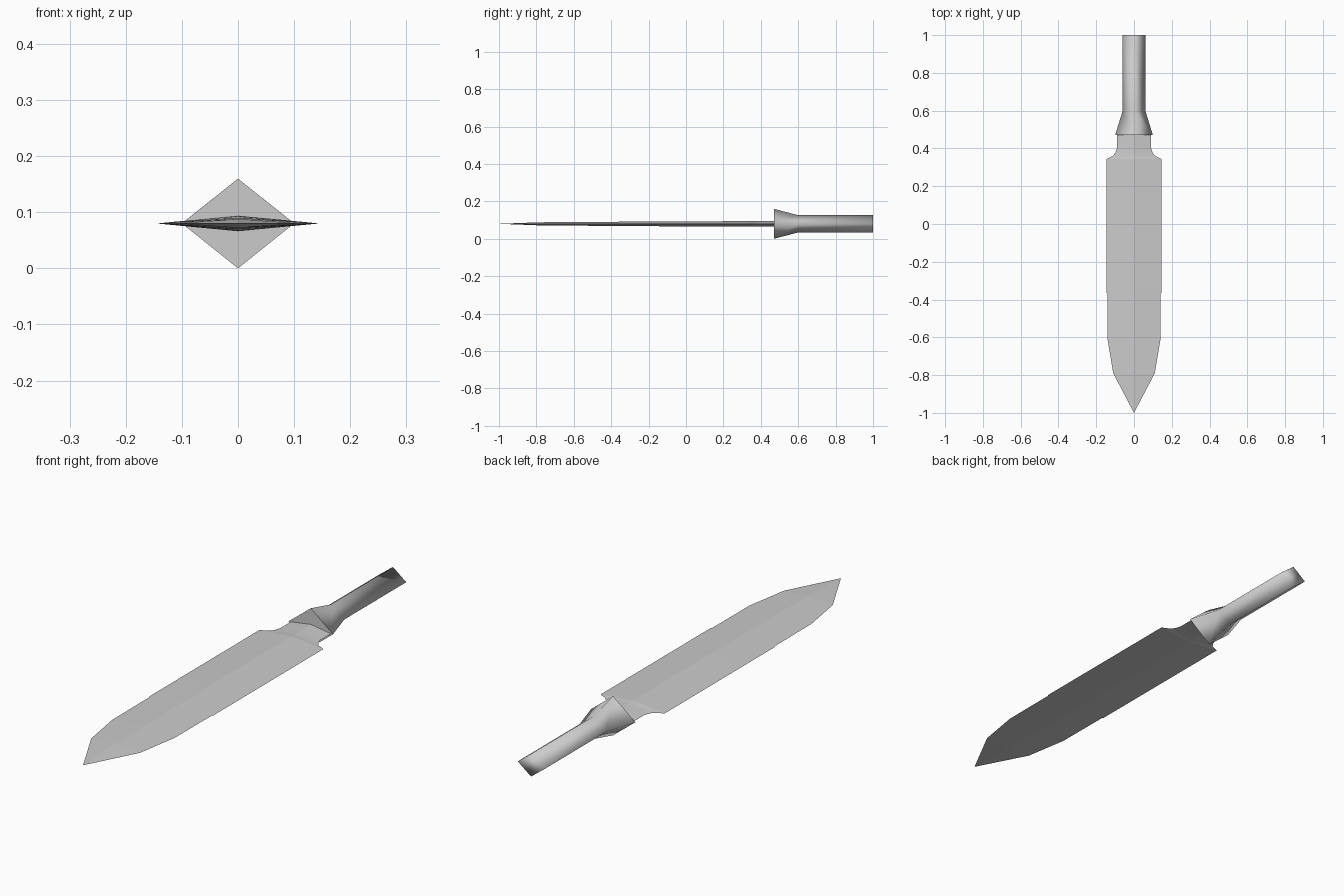
import bpy
import bmesh

cube = bpy.data.objects.get("Cube")
if cube:
    bpy.data.objects.remove(cube, do_unlink=True)

MID_Z = 0.08  # height of the centre line

grey = bpy.data.materials.new("plain_grey")
grey.use_nodes = True
grey.diffuse_color = (0.6, 0.6, 0.6, 1)
grey.node_tree.nodes["Principled BSDF"].inputs["Base Color"].default_value = (0.6, 0.6, 0.6, 1)


def diamond_loft(name, sections):
    """Loft diamond sections (y, half width, half height); zero width makes a point."""
    bm = bmesh.new()
    rings = []
    for y, w, h in sections:
        if w == 0:
            rings.append([bm.verts.new((0, y, MID_Z))] * 4)
        else:
            rings.append([bm.verts.new((x, y, MID_Z + z))
                          for x, z in ((w, 0), (0, h), (-w, 0), (0, -h))])
    for a, b in zip(rings, rings[1:]):
        for i in range(4):
            j = (i + 1) % 4
            corners = list(dict.fromkeys((a[i], a[j], b[j], b[i])))
            bm.faces.new(corners)
    for ring in (rings[0], rings[-1]):
        if len(set(ring)) == 4:
            bm.faces.new(ring)
    bmesh.ops.recalc_face_normals(bm, faces=bm.faces)
    mesh = bpy.data.meshes.new(name)
    bm.to_mesh(mesh)
    bm.free()
    mesh.materials.append(grey)
    obj = bpy.data.objects.new(name, mesh)
    bpy.context.collection.objects.link(obj)
    return obj


# Blade: thin diamond section, from the pointed tip to the notched shoulders
blade = diamond_loft("blade", [
    (-1.00, 0.0, 0.0),
    (-0.79, 0.11, 0.008),
    (-0.61, 0.14, 0.010),
    (-0.37, 0.141, 0.011),
    (-0.365, 0.145, 0.011),
    (-0.16, 0.145, 0.013),
    (0.345, 0.145, 0.014),
    (0.36, 0.112, 0.014),
    (0.375, 0.10, 0.014),
    (0.40, 0.091, 0.014),
    (0.475, 0.091, 0.014),
])

# Handle: flared collar running into a straight grip, softly shaded
handle = diamond_loft("handle", [
    (0.47, 0.10, 0.08),
    (0.60, 0.06, 0.046),
    (1.00, 0.06, 0.046),
])
for face in handle.data.polygons:
    face.use_smooth = face.normal.y > -0.9  # keep the collar's front face flat
# crisp rim around the collar's front face
for edge in handle.data.edges:
    if all(handle.data.vertices[v].co.y < 0.5 for v in edge.vertices):
        edge.use_edge_sharp = True
